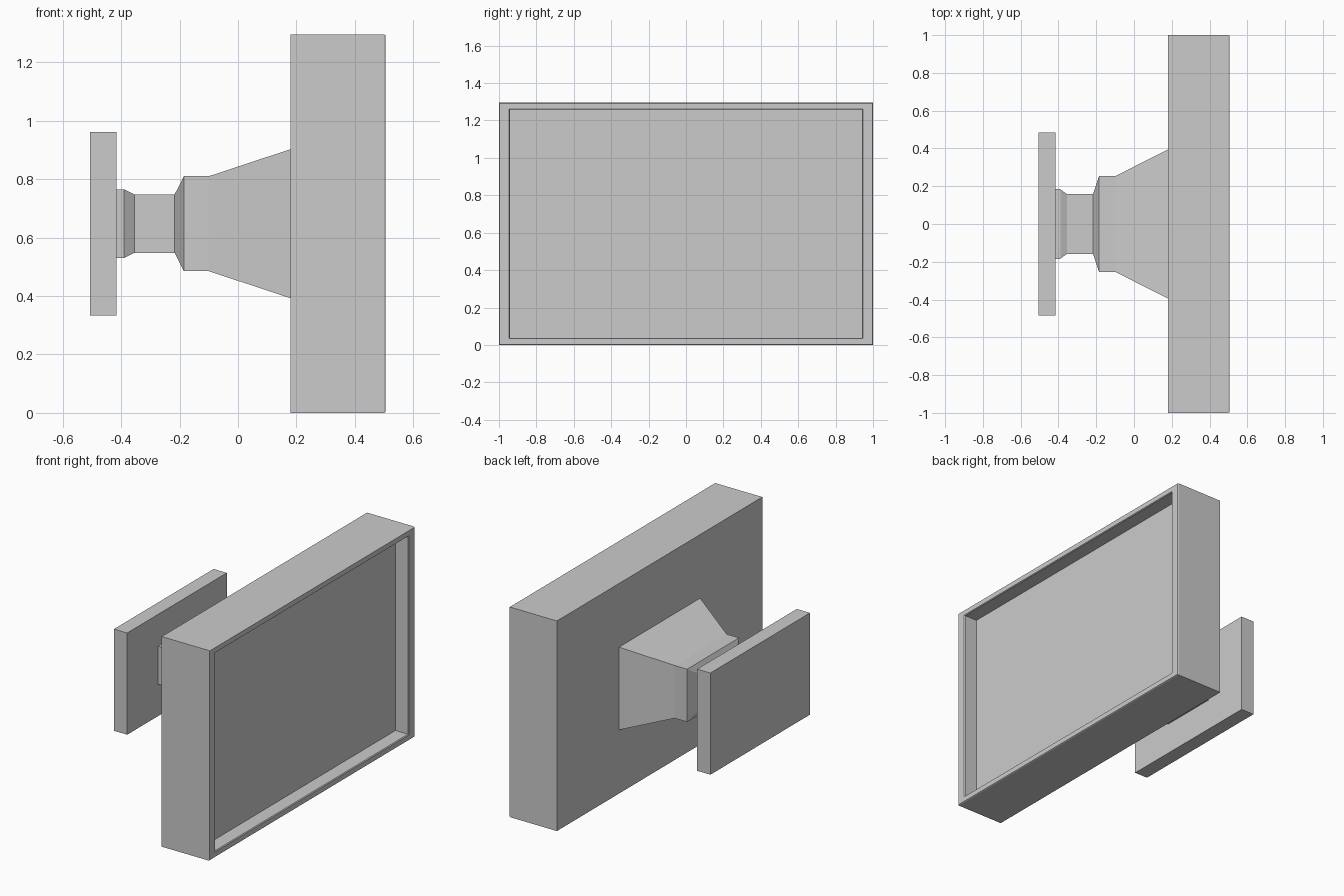
import bpy, bmesh

if "Cube" in bpy.data.objects:
    bpy.data.objects.remove(bpy.data.objects["Cube"])

CZ = 0.6475  # height of the shared centre axis


def loft(name, sections):
    """Skin rectangular sections (x, half_y, half_z) along x and cap both ends."""
    bm = bmesh.new()
    rings = []
    for x, hy, hz in sections:
        rings.append([bm.verts.new((x, sy * hy, CZ + sz * hz))
                      for sy, sz in ((-1, -1), (1, -1), (1, 1), (-1, 1))])
    for a, b in zip(rings, rings[1:]):
        for i in range(4):
            j = (i + 1) % 4
            bm.faces.new((a[i], a[j], b[j], b[i]))
    bm.faces.new(rings[0][::-1])
    bm.faces.new(rings[-1])
    bmesh.ops.recalc_face_normals(bm, faces=bm.faces)
    mesh = bpy.data.meshes.new(name)
    bm.to_mesh(mesh)
    bm.free()
    obj = bpy.data.objects.new(name, mesh)
    bpy.context.collection.objects.link(obj)
    return obj


# Display housing: box with softened front rim and recessed screen
loft("display_housing", [
    (0.18, 1.0, 0.6475),
    (0.50, 1.0, 0.6475),
    (0.505, 0.997, 0.6445),
    (0.505, 0.946, 0.614),
    (0.500, 0.941, 0.610),
    (0.415, 0.941, 0.610),
])

# Tapered rear cover flowing into the stepped mounting neck
loft("rear_mount_neck", [
    (0.18, 0.395, 0.255),
    (-0.10, 0.253, 0.1625),
    (-0.185, 0.253, 0.1625),
    (-0.217, 0.158, 0.10),
    (-0.355, 0.158, 0.10),
    (-0.39, 0.184, 0.1175),
    (-0.416, 0.184, 0.1175),
])

# Wall plate
loft("wall_plate", [(-0.506, 0.485, 0.3135), (-0.416, 0.485, 0.3135)])
